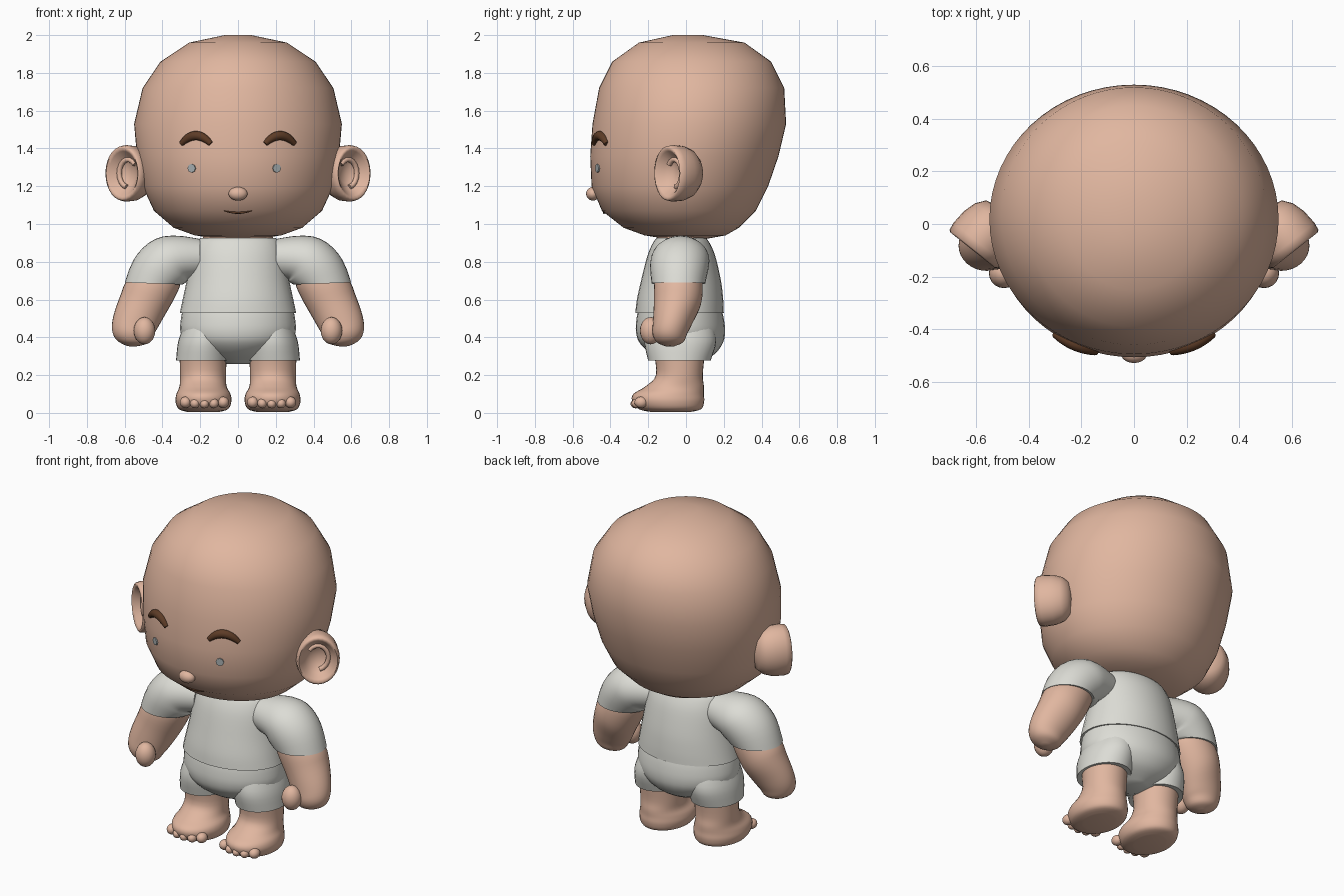
import bpy, bmesh, math
from mathutils import Vector

if "Cube" in bpy.data.objects:
    bpy.data.objects.remove(bpy.data.objects["Cube"], do_unlink=True)


def material(name, rgb):
    m = bpy.data.materials.new(name)
    m.use_nodes = True
    m.diffuse_color = (*rgb, 1)
    m.node_tree.nodes["Principled BSDF"].inputs["Base Color"].default_value = (*rgb, 1)
    return m


SKIN = material("skin", (0.75, 0.47, 0.35))
CLOTH = material("white cloth", (0.72, 0.72, 0.67))
BROWN = material("dark brown", (0.11, 0.045, 0.02))
GREY = material("eye grey", (0.38, 0.42, 0.43))
SIDES = (("left", 1), ("right", -1))


def finish(ob, name, mat, angle=50):
    ob.name = ob.data.name = name
    ob.data.materials.clear()
    ob.data.materials.append(mat)
    bpy.ops.object.select_all(action='DESELECT')
    ob.select_set(True)
    bpy.context.view_layer.objects.active = ob
    bpy.ops.object.shade_smooth_by_angle(angle=math.radians(angle))
    return ob


def skin_rings(name, rings, mat, angle=50):
    """Bridge a stack of equal point loops and close both ends."""
    bm = bmesh.new()
    loops = [[bm.verts.new(p) for p in ring] for ring in rings]
    n = len(loops[0])
    for a, b in zip(loops, loops[1:]):
        for i in range(n):
            j = (i + 1) % n
            bm.faces.new((a[i], a[j], b[j], b[i]))
    bm.faces.new(loops[0])
    bm.faces.new(loops[-1])
    bmesh.ops.recalc_face_normals(bm, faces=bm.faces)
    me = bpy.data.meshes.new(name)
    bm.to_mesh(me)
    bm.free()
    ob = bpy.data.objects.new(name, me)
    bpy.context.collection.objects.link(ob)
    return finish(ob, name, mat, angle)


def smooth_rows(rows, steps=4):
    """Catmull-Rom interpolation between profile rows."""
    out = []
    last = len(rows) - 1
    for i in range(last):
        quad = (rows[max(i - 1, 0)], rows[i], rows[i + 1], rows[min(i + 2, last)])
        for k in range(steps):
            t = k / steps
            out.append(tuple(
                b + t * (c - a) / 2 + t * t * (a - 2.5 * b + 2 * c - d / 2)
                + t ** 3 * (1.5 * (b - c) + (d - a) / 2)
                for a, b, c, d in zip(*quad)))
    return out + [rows[-1]]


def loft(name, rows, mat, side=1, hem=False, steps=4, segs=32, angle=50):
    """Rows are x, y, z, half width, half depth, lean in degrees."""
    rows = smooth_rows(rows, steps)
    if hem:
        x, y, z, rx, ry, lean = rows[-1]
        rows.append((x, y, z + 0.006, rx * 0.8, ry * 0.8, lean))
    rings = []
    for x, y, z, rx, ry, lean in rows:
        a = math.radians(lean)
        ring = []
        for i in range(segs):
            w = math.tau * i / segs
            u = rx * math.cos(w)
            ring.append((side * (x + u * math.cos(a)), y + ry * math.sin(w), z + u * math.sin(a)))
        rings.append(ring)
    return skin_rings(name, rings, mat, angle)


def upright(rows):
    """Turn z, half width, front y, back y into centred loft rows."""
    return [(0, (f + b) / 2, z, w, (b - f) / 2, 0) for z, w, f, b in rows]


def ball(name, loc, size, mat):
    bpy.ops.mesh.primitive_uv_sphere_add(segments=20, ring_count=12, location=loc)
    ob = bpy.context.object
    ob.scale = size
    return finish(ob, name, mat)


def tube(name, points, radii, depth, mat):
    cu = bpy.data.curves.new(name, 'CURVE')
    cu.dimensions = '3D'
    cu.bevel_depth = depth
    cu.bevel_resolution = 3
    cu.use_fill_caps = True
    sp = cu.splines.new('POLY')
    sp.points.add(len(points) - 1)
    for p, co, r in zip(sp.points, points, radii):
        p.co = (*co, 1)
        p.radius = r
    ob = bpy.data.objects.new(name, cu)
    bpy.context.collection.objects.link(ob)
    bpy.ops.object.select_all(action='DESELECT')
    ob.select_set(True)
    bpy.context.view_layer.objects.active = ob
    bpy.ops.object.convert(target='MESH')
    return finish(bpy.context.object, name, mat)


# Head, with coarse rings up its height
HEAD = upright([
    (2.0, 0.07, -0.07, 0.09), (1.96, 0.26, -0.25, 0.31), (1.86, 0.41, -0.39, 0.45),
    (1.72, 0.505, -0.46, 0.52), (1.53, 0.55, -0.495, 0.53), (1.36, 0.535, -0.507, 0.49),
    (1.2, 0.505, -0.5, 0.435), (1.07, 0.445, -0.445, 0.37), (0.98, 0.34, -0.33, 0.28),
    (0.94, 0.23, -0.22, 0.21), (0.92, 0.1, -0.1, 0.1)])
loft("head", HEAD, SKIN, steps=1, segs=64, angle=70)


def face_point(x, z, out=0.0):
    """Point on the front of the head, pushed out along -y."""
    for a, b in zip(HEAD, HEAD[1:]):
        if b[2] <= z <= a[2]:
            t = (a[2] - z) / (a[2] - b[2])
            _, y, _, w, d, _ = [p + t * (q - p) for p, q in zip(a, b)]
            return Vector((x, y - d * math.sqrt(1 - (x / w) ** 2) - out, z))


# Nose and mouth
ball("nose", (0, -0.493, 1.16), (0.05, 0.036, 0.036), SKIN)
steps = [i / 6 for i in range(-6, 7)]
tube("mouth", [face_point(0.075 * t, 1.06 + 0.01 * t * t, 0.001) for t in steps],
     [1.1 - 0.8 * t * t for t in steps], 0.006, BROWN)

# Eyebrows, eyes and ears
for label, s in SIDES:
    tube(label + "_eyebrow",
         [face_point(s * (0.222 + 0.078 * t), 1.468 - 0.044 * t * t, 0.002) for t in steps],
         [1.1 - 0.5 * t * t for t in steps], 0.023, BROWN)

    x = 0.205 if s > 0 else -0.245
    bpy.ops.mesh.primitive_cylinder_add(vertices=8, radius=0.023, depth=0.008,
                                        location=face_point(x, 1.295, 0.003),
                                        rotation=(math.pi / 2, 0, x * 1.9))
    finish(bpy.context.object, label + "_eye", GREY, 30)

    centre = Vector((s * 0.61, -0.095, 1.268))
    axis = Vector((-s * 0.62, 0.78, 0))
    across = Vector((s * 0.78, 0.62, 0))
    up = Vector((0, 0, 1))

    def ear_point(depth, scale, w):
        return (centre + axis * depth + across * (0.12 * scale * math.cos(w))
                + up * (0.147 * scale * math.sin(w)))

    bowl = [(0.07, 0.05), (0.065, 0.35), (0.035, 0.62), (0.005, 0.8), (-0.006, 0.9),
            (0, 0.98), (0.03, 1.02), (0.09, 0.99), (0.14, 0.87), (0.175, 0.65), (0.19, 0.1)]
    skin_rings(label + "_ear",
               [[ear_point(d, r, math.tau * i / 28) for i in range(28)] for d, r in bowl],
               SKIN, 70)
    arc = [math.radians(a) for a in range(-80, 141, 20)]
    tube(label + "_ear_fold", [ear_point(0.045, 0.5, w) for w in arc],
         [1] * len(arc), 0.014, SKIN)

# Neck, shirt and shorts
loft("neck", upright([(0.97, 0.18, -0.15, 0.1), (0.88, 0.19, -0.16, 0.11)]), SKIN)
loft("shirt_body", upright([
    (0.925, 0.2, -0.155, 0.105), (0.9, 0.225, -0.175, 0.125), (0.83, 0.25, -0.205, 0.155),
    (0.7, 0.272, -0.238, 0.185), (0.6, 0.293, -0.26, 0.197), (0.53, 0.308, -0.268, 0.2)]),
    CLOTH, hem=True)
loft("shorts_seat", upright([
    (0.56, 0.29, -0.25, 0.185), (0.5, 0.302, -0.262, 0.2), (0.43, 0.305, -0.265, 0.207),
    (0.37, 0.275, -0.245, 0.195), (0.31, 0.19, -0.18, 0.15), (0.26, 0.06, -0.08, 0.06)]), CLOTH)

for label, s in SIDES:
    # Sleeve, arm and hand
    loft(label + "_sleeve", [
        (0.2, -0.03, 0.82, 0.1, 0.11, 90), (0.33, -0.03, 0.82, 0.132, 0.15, 60),
        (0.4, -0.035, 0.77, 0.15, 0.155, 30), (0.447, -0.04, 0.685, 0.152, 0.142, 2)],
        CLOTH, s, hem=True)
    loft(label + "_arm", [
        (0.4, -0.04, 0.77, 0.11, 0.11, 30), (0.45, -0.04, 0.68, 0.138, 0.128, 12),
        (0.5, -0.045, 0.58, 0.13, 0.125, 24), (0.545, -0.07, 0.48, 0.12, 0.105, 20),
        (0.562, -0.085, 0.42, 0.106, 0.092, 10), (0.566, -0.085, 0.375, 0.078, 0.07, 8),
        (0.567, -0.085, 0.352, 0.02, 0.02, 5)], SKIN, s)
    ball(label + "_thumb", (s * 0.495, -0.187, 0.435), (0.057, 0.057, 0.072), SKIN)

    # Shorts leg, bare leg and foot
    loft(label + "_shorts_leg", [
        (0.16, -0.03, 0.48, 0.12, 0.17, 0), (0.178, -0.03, 0.38, 0.138, 0.19, 0),
        (0.188, -0.035, 0.278, 0.14, 0.166, 0)], CLOTH, s, hem=True)
    loft(label + "_leg_and_foot", [
        (0.185, -0.035, 0.32, 0.125, 0.135, 0), (0.185, -0.035, 0.2, 0.122, 0.124, 0),
        (0.185, -0.06, 0.14, 0.125, 0.155, 0), (0.183, -0.092, 0.1, 0.143, 0.187, 0),
        (0.183, -0.094, 0.06, 0.148, 0.19, 0), (0.183, -0.085, 0.02, 0.13, 0.165, 0),
        (0.183, -0.08, 0.004, 0.08, 0.1, 0)], SKIN, s)
    for i in range(5):
        t = (i - 2) / 2
        r = 0.024 + 0.006 * t * t
        ball(f"{label}_toe_{i + 1}", (s * (0.178 + 0.1 * t), -0.266 + 0.028 * t * t, 0.048 + 0.008 * t * t),
             (r, r * 1.15, r), SKIN)
